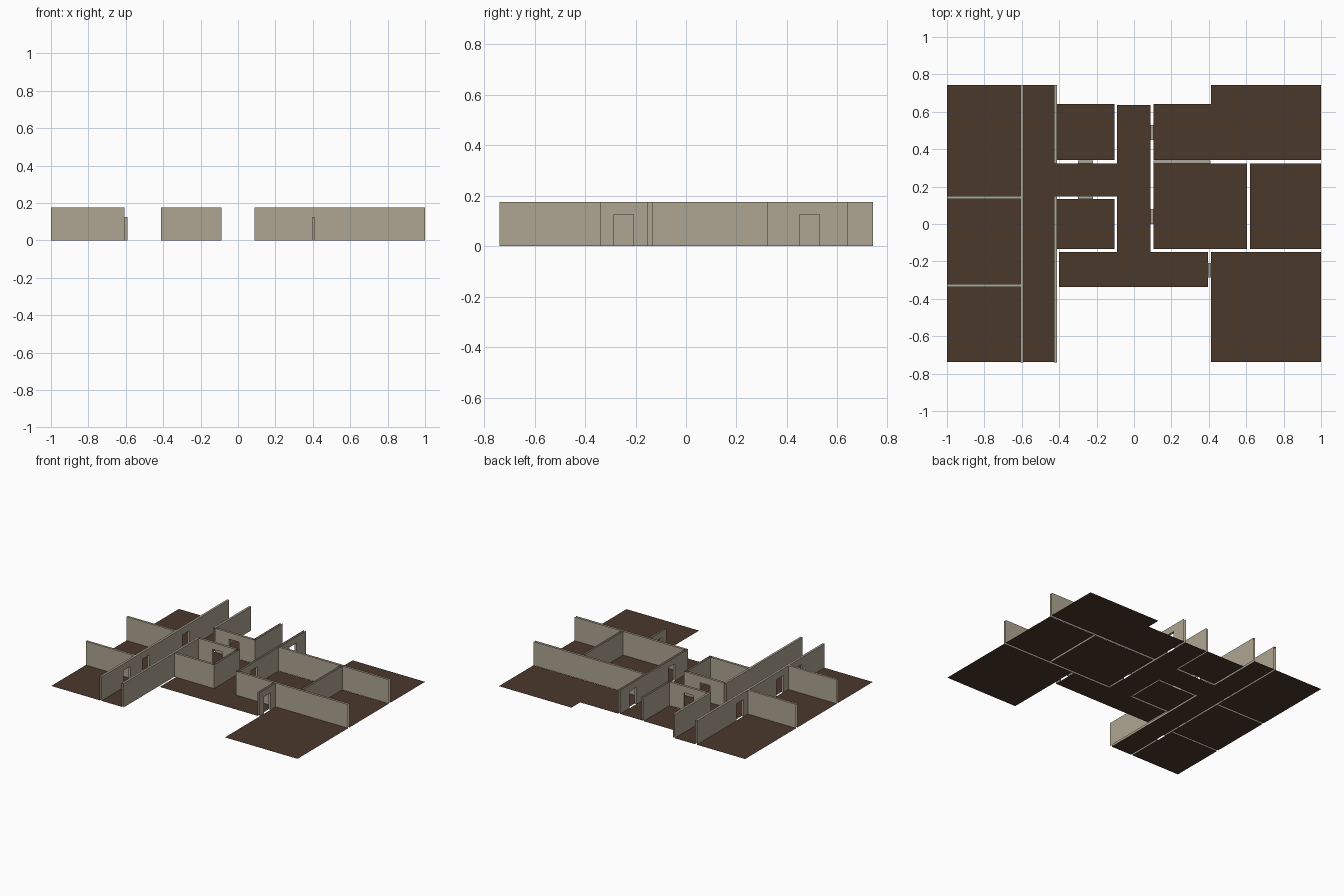
import bpy

if "Cube" in bpy.data.objects:
    bpy.data.objects.remove(bpy.data.objects["Cube"])

H, DOOR_H, T = 0.175, 0.125, 0.008   # wall height, door height, half thickness


def material(name, rgb):
    m = bpy.data.materials.new(name)
    m.diffuse_color = (*rgb, 1)
    m.use_nodes = True
    m.node_tree.nodes["Principled BSDF"].inputs["Base Color"].default_value = m.diffuse_color
    return m


WALL = material("plaster", (0.43, 0.38, 0.29))
FLOOR = material("dark_wood", (0.07, 0.04, 0.024))


def make(name, quads, mat):
    verts = [p for q in quads for p in q]
    faces = [tuple(range(4 * i, 4 * i + 4)) for i in range(len(quads))]
    me = bpy.data.meshes.new(name)
    me.from_pydata(verts, [], faces)
    me.materials.append(mat)
    ob = bpy.data.objects.new(name, me)
    bpy.context.collection.objects.link(ob)


def floor(name, x0, x1, y0, y1):
    make(name, [[(x0, y0, 0), (x1, y0, 0), (x1, y1, 0), (x0, y1, 0)]], FLOOR)


def wall(name, axis, c, a, b, doors=(), cap=False):
    """Hollow wall of two skins along axis, at offset c, from a to b."""
    def p(u, v, z):
        return (u, c + v, z) if axis == 'x' else (c - v, u, z)
    quads = []

    def skins(u0, u1, z0):
        for s in (-1, 1):
            q = [p(u0, s * T, z0), p(u1, s * T, z0), p(u1, s * T, H), p(u0, s * T, H)]
            quads.append(q if s < 0 else q[::-1])
    u = a
    for d0, d1 in sorted(doors):
        skins(u, d0, 0)
        skins(d0, d1, DOOR_H)
        # door jambs and lintel
        quads.append([p(d0, -T, 0), p(d0, T, 0), p(d0, T, DOOR_H), p(d0, -T, DOOR_H)])
        quads.append([p(d1, T, 0), p(d1, -T, 0), p(d1, -T, DOOR_H), p(d1, T, DOOR_H)])
        quads.append([p(d0, -T, DOOR_H), p(d0, T, DOOR_H), p(d1, T, DOOR_H), p(d1, -T, DOOR_H)])
        u = d1
    skins(u, b, 0)
    if cap:
        quads.append([p(a, -T, H), p(b, -T, H), p(b, T, H), p(a, T, H)])
    make(name, quads, WALL)


# Floors: west rooms and corridor
floor("floor_west_north", -1, -0.605, 0.15, 0.742)
floor("floor_west_middle", -1, -0.605, -0.322, 0.135)
floor("floor_west_south", -1, -0.605, -0.336, -0.738)
floor("floor_west_corridor", -0.592, -0.426, -0.738, 0.742)
# Floors: centre
floor("floor_link_corridor", -0.426, -0.092, 0.148, 0.323)
floor("floor_store_north", -0.411, -0.103, 0.341, 0.641)
floor("floor_store_south", -0.411, -0.103, -0.134, 0.133)
floor("floor_main_corridor", -0.092, 0.089, -0.15, 0.637)
floor("floor_hall", -0.4, 0.395, -0.336, -0.15)
# Floors: east rooms
floor("floor_east_north_a", 0.103, 0.411, 0.341, 0.641)
floor("floor_east_north_b", 0.411, 1, 0.341, 0.742)
floor("floor_east_inner", 0.103, 0.605, -0.134, 0.323)
floor("floor_east_outer", 0.62, 1, -0.134, 0.323)
floor("floor_east_south", 0.411, 1, -0.738, -0.15)

# Walls: west wing
wall("wall_west_corridor", 'y', -0.6, -0.74, 0.742,
     [(-0.48, -0.40), (-0.26, -0.18), (0.20, 0.28)], True)
wall("wall_west_divider_north", 'x', 0.143, -1, -0.608, cap=True)
wall("wall_west_divider_south", 'x', -0.329, -1, -0.608, cap=True)
wall("wall_corridor_south", 'y', -0.42, -0.74, 0.149, cap=True)
wall("wall_corridor_north", 'y', -0.42, 0.324, 0.742, cap=True)
# Walls: small centre rooms
wall("wall_store_south_front", 'x', -0.142, -0.412, -0.089)
wall("wall_store_south_back", 'x', 0.141, -0.412, -0.089, [(-0.30, -0.22)])
wall("wall_store_south_side", 'y', -0.097, -0.15, 0.149)
wall("wall_store_north_front", 'x', 0.332, -0.412, -0.089, [(-0.30, -0.22)])
wall("wall_store_north_side", 'y', -0.097, 0.324, 0.641)
# Walls: east wing
wall("wall_main_corridor_east", 'y', 0.096, -0.15, 0.641, [(0.0, 0.08), (0.45, 0.53)])
wall("wall_east_south", 'x', -0.142, 0.088, 1)
wall("wall_east_north_inner", 'x', 0.332, 0.104, 0.41, cap=True)
wall("wall_east_north_outer", 'x', 0.332, 0.41, 1)
wall("wall_east_divider", 'y', 0.612, -0.134, 0.324)
wall("wall_hall_east", 'y', 0.403, -0.338, -0.15, [(-0.285, -0.208)])
